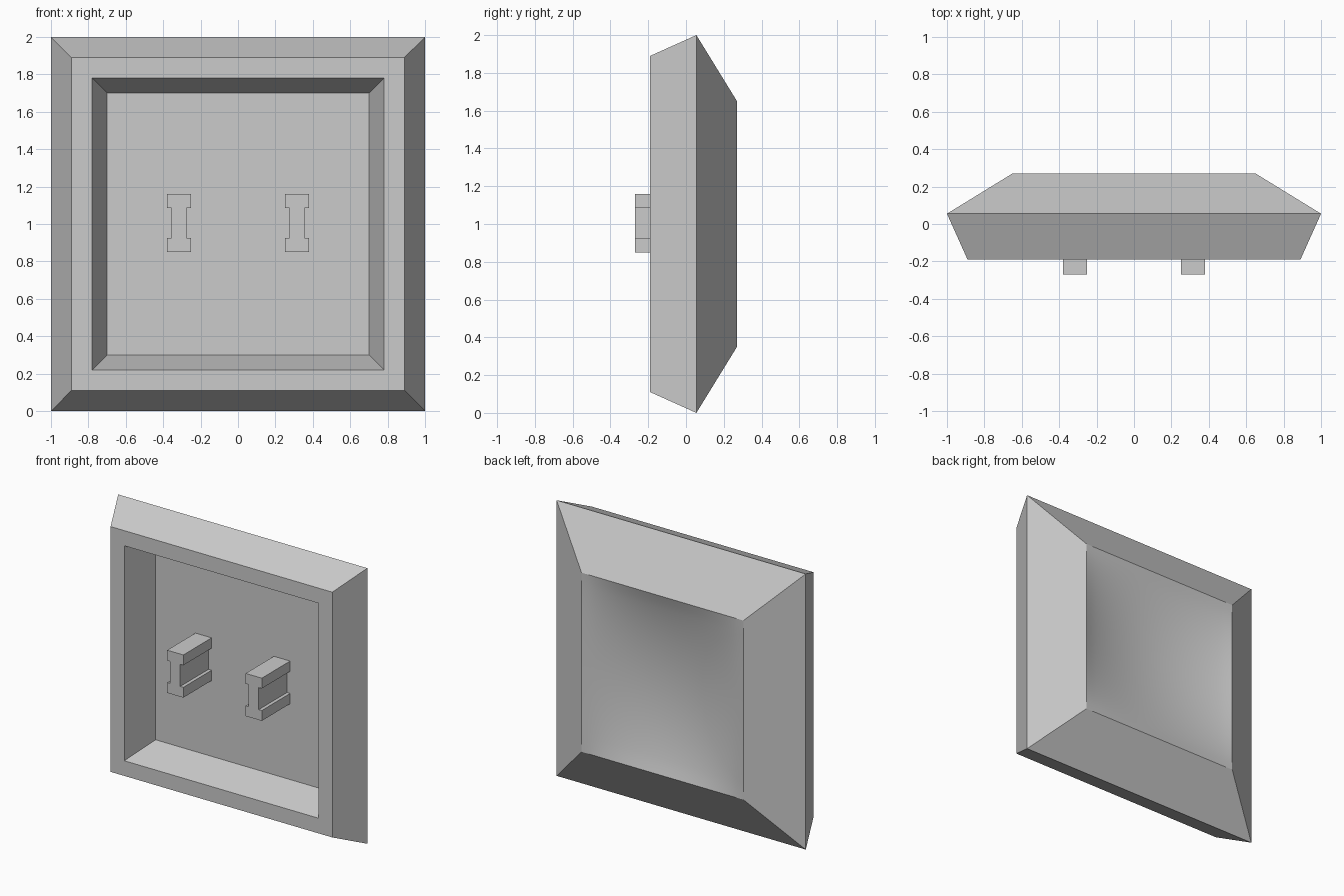
import bpy
import bmesh
from mathutils import Vector

cube = bpy.data.objects.get("Cube")
if cube:
    bpy.data.objects.remove(cube, do_unlink=True)

grey = bpy.data.materials.new("light_grey")
grey.use_nodes = True
colour = (0.6, 0.6, 0.6, 1)
grey.diffuse_color = colour
grey.node_tree.nodes["Principled BSDF"].inputs["Base Color"].default_value = colour

MID = 1.0          # height of the centre
FLOOR_Y = 0.055    # bottom of the front recess
BACK_Y = 0.27
BACK_HALF = 0.65


def finish(bm, name):
    bmesh.ops.remove_doubles(bm, verts=bm.verts, dist=0.0005)
    bmesh.ops.recalc_face_normals(bm, faces=bm.faces)
    mesh = bpy.data.meshes.new(name)
    bm.to_mesh(mesh)
    bm.free()
    mesh.materials.append(grey)
    obj = bpy.data.objects.new(name, mesh)
    bpy.context.collection.objects.link(obj)
    return obj


def square(bm, half, y):
    return [bm.verts.new((sx * half, y, MID + sz * half))
            for sx, sz in ((-1, -1), (1, -1), (1, 1), (-1, 1))]


def bridge(bm, a, b):
    n = len(a)
    for i in range(n):
        j = (i + 1) % n
        bm.faces.new((a[i], a[j], b[j], b[i]))


# Shell: square rings from the recess floor, over the rim, to the back edge
bm = bmesh.new()
rings = [square(bm, half, y) for half, y in (
    (0.70, FLOOR_Y), (0.78, -0.19), (0.89, -0.19), (1.0, FLOOR_Y), (BACK_HALF, BACK_Y))]
bm.faces.new(rings[0])
for a, b in zip(rings, rings[1:]):
    bridge(bm, a, b)
# the recess floor must face forward and the outside outward
bmesh.ops.recalc_face_normals(bm, faces=bm.faces)
finish(bm, "cap_shell")

# Dished back: a smooth hollow with straight edges
DEPTH = 0.09
bm = bmesh.new()
bmesh.ops.create_grid(bm, x_segments=24, y_segments=24, size=1)
for v in bm.verts:
    u, w = v.co.x, v.co.y
    hollow = DEPTH * max(0, (1 - u * u) * (1 - w * w)) ** 0.9
    v.co = Vector((u * BACK_HALF, BACK_Y - hollow, MID + w * BACK_HALF))
dish = finish(bm, "dished_back")
if dish.data.polygons[0].normal.y < 0:
    dish.data.flip_normals()
bpy.ops.object.select_all(action='DESELECT')
dish.select_set(True)
bpy.context.view_layer.objects.active = dish
bpy.ops.object.shade_smooth_by_angle(angle=0.6)

# Mounting stems: I-shaped bars standing on the recess floor
quarter = [(0.065, 0.155), (0.065, 0.08), (0.04, 0.08)]
right = quarter + [(x, -z) for x, z in reversed(quarter)]
outline = right + [(-x, -z) for x, z in right]
for name, side in (("right_stem", -1), ("left_stem", 1)):
    bm = bmesh.new()
    front, back = [[bm.verts.new((side * 0.315 + x, y, MID + 0.005 + z))
                    for x, z in outline] for y in (-0.27, FLOOR_Y)]
    bm.faces.new(front)
    bm.faces.new(back)
    bridge(bm, front, back)
    finish(bm, name)
